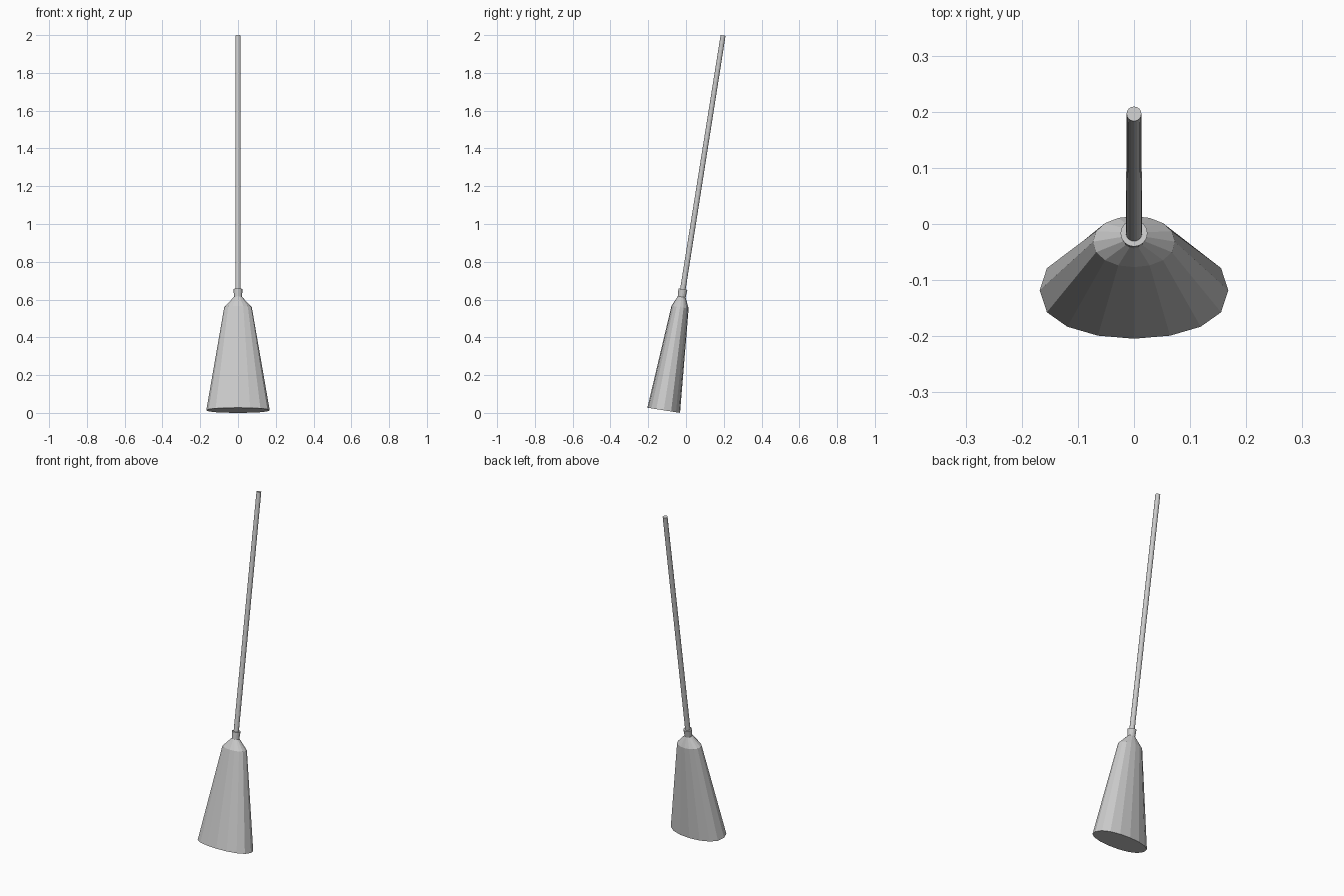
import bpy, bmesh
from math import sin, cos, radians, pi
from mathutils import Matrix

if "Cube" in bpy.data.objects:
    bpy.data.objects.remove(bpy.data.objects["Cube"])

TILT = radians(9)
PLACE = Matrix.Translation((0, -0.118, 0.0138)) @ Matrix.Rotation(-TILT, 4, 'X')


def loft(name, sections, sides=16):
    """Capped loft along the tilted axis; section = (height, half width, half depth, squareness)."""
    bm = bmesh.new()
    rings = []
    for h, rx, ry, p in sections:
        ring = []
        for i in range(sides):
            a = 2 * pi * i / sides
            s = sin(a)
            y = ry * abs(s) ** p * (1 if s >= 0 else -1)
            ring.append(bm.verts.new((rx * cos(a), y, h)))
        rings.append(ring)
    for lo, hi in zip(rings, rings[1:]):
        for i in range(sides):
            j = (i + 1) % sides
            bm.faces.new((lo[i], lo[j], hi[j], hi[i]))
    bm.faces.new(rings[0][::-1])
    bm.faces.new(rings[-1])
    bm.transform(PLACE)
    bmesh.ops.recalc_face_normals(bm, faces=bm.faces)
    me = bpy.data.meshes.new(name)
    bm.to_mesh(me)
    bm.free()
    ob = bpy.data.objects.new(name, me)
    bpy.context.collection.objects.link(ob)
    return ob


# flattened bristle bundle, shoulder and neck
loft("broom_head", [
    (0.0, 0.168, 0.0875, 0.82),
    (0.553, 0.073, 0.046, 0.92),
    (0.608, 0.021, 0.021, 1),
    (0.649, 0.024, 0.024, 1),
])

# long slightly tapered handle, seated in the neck
loft("handle", [
    (0.62, 0.0145, 0.0145, 1),
    (2.009, 0.0132, 0.0132, 1),
])
